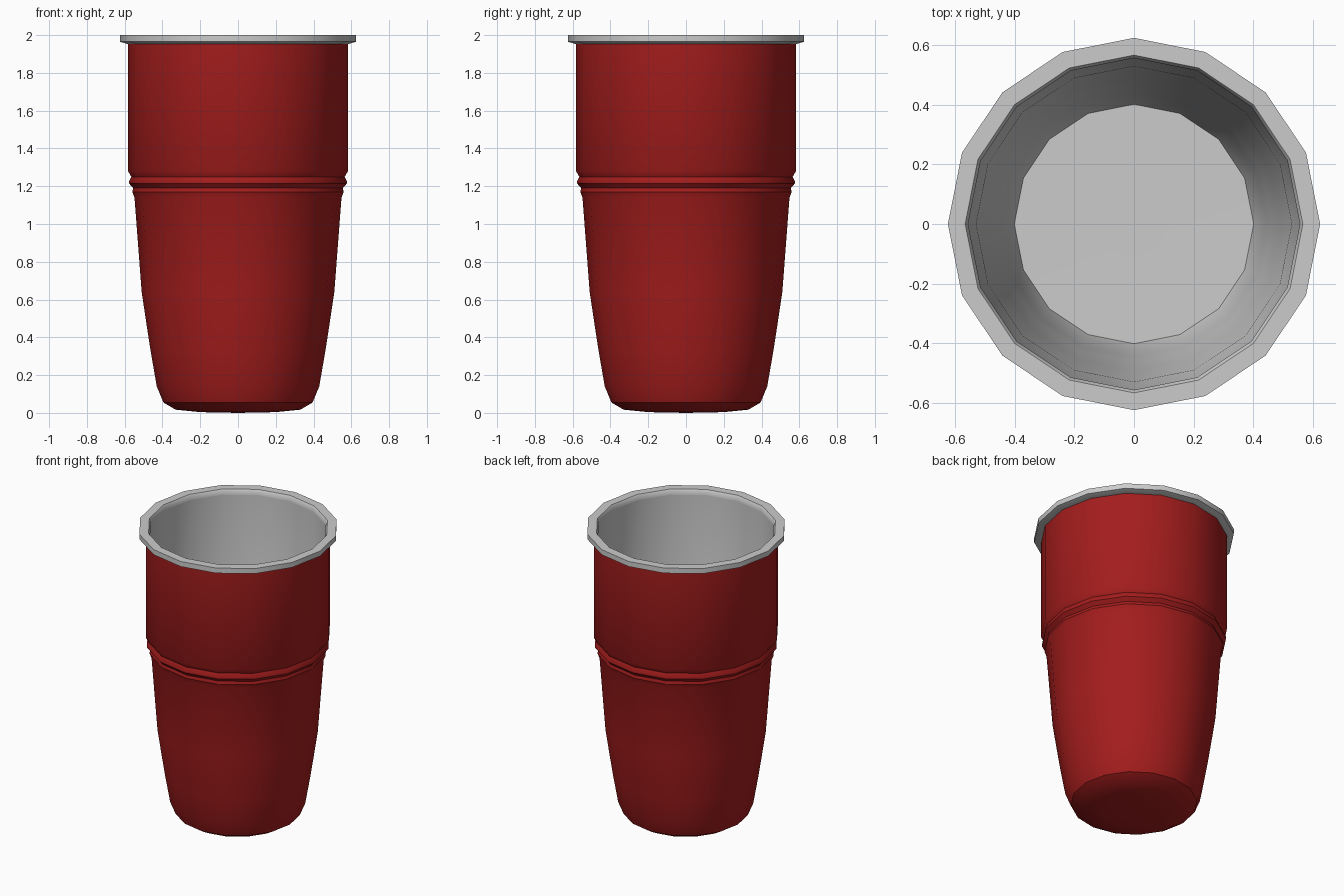
import bpy, bmesh
from math import sin, cos, pi, radians

if "Cube" in bpy.data.objects:
    bpy.data.objects.remove(bpy.data.objects["Cube"])


def lathe(name, profile, sides=16, closed=False, mat=None):
    """Revolve (radius, z) points about z; radius 0 makes a pole."""
    bm = bmesh.new()
    rings = []
    for r, z in profile:
        if r == 0:
            rings.append([bm.verts.new((0, 0, z))] * sides)
        else:
            rings.append([bm.verts.new((r * cos(2 * pi * j / sides), r * sin(2 * pi * j / sides), z))
                          for j in range(sides)])
    pairs = list(zip(rings, rings[1:]))
    if closed:
        pairs.append((rings[-1], rings[0]))
    for a, b in pairs:
        for j in range(sides):
            k = (j + 1) % sides
            quad = [a[j], a[k], b[k], b[j]]
            bm.faces.new(list(dict.fromkeys(quad)))
    me = bpy.data.meshes.new(name)
    bm.to_mesh(me)
    bm.free()
    ob = bpy.data.objects.new(name, me)
    bpy.context.collection.objects.link(ob)
    if mat:
        me.materials.append(mat)
    bpy.ops.object.select_all(action='DESELECT')
    ob.select_set(True)
    bpy.context.view_layer.objects.active = ob
    bpy.ops.object.shade_smooth_by_angle(angle=radians(35))
    return ob


red = bpy.data.materials.new("red_coat")
red.diffuse_color = (0.37, 0.012, 0.012, 1)
red.use_nodes = True
red.node_tree.nodes["Principled BSDF"].inputs["Base Color"].default_value = red.diffuse_color

# Painted outer shell with stepped ridges at the waist
lathe("outer_shell", [
    (0, 0), (0.2, 0.004), (0.33, 0.017), (0.395, 0.055), (0.43, 0.14),
    (0.463, 0.33), (0.483, 0.46), (0.51, 0.64), (0.548, 1.14),
    (0.56, 1.17), (0.555, 1.19), (0.577, 1.215), (0.577, 1.225),
    (0.565, 1.25), (0.582, 1.28), (0.582, 1.96)], mat=red)

# Steel lining and floor
lathe("inner_liner", [
    (0.557, 1.965), (0.557, 1.28), (0.53, 1.14), (0.492, 0.64),
    (0.465, 0.46), (0.445, 0.33), (0.425, 0.15), (0.402, 0.075), (0, 0.07)])

# Small raised disc in the floor
lathe("floor_disc", [(0.11, 0.07), (0.11, 0.075), (0, 0.075)])

# Steel lip
lathe("rim", [
    (0.557, 1.955), (0.585, 1.953), (0.625, 1.965), (0.625, 2.0),
    (0.567, 2.0), (0.557, 1.985)], closed=True)
